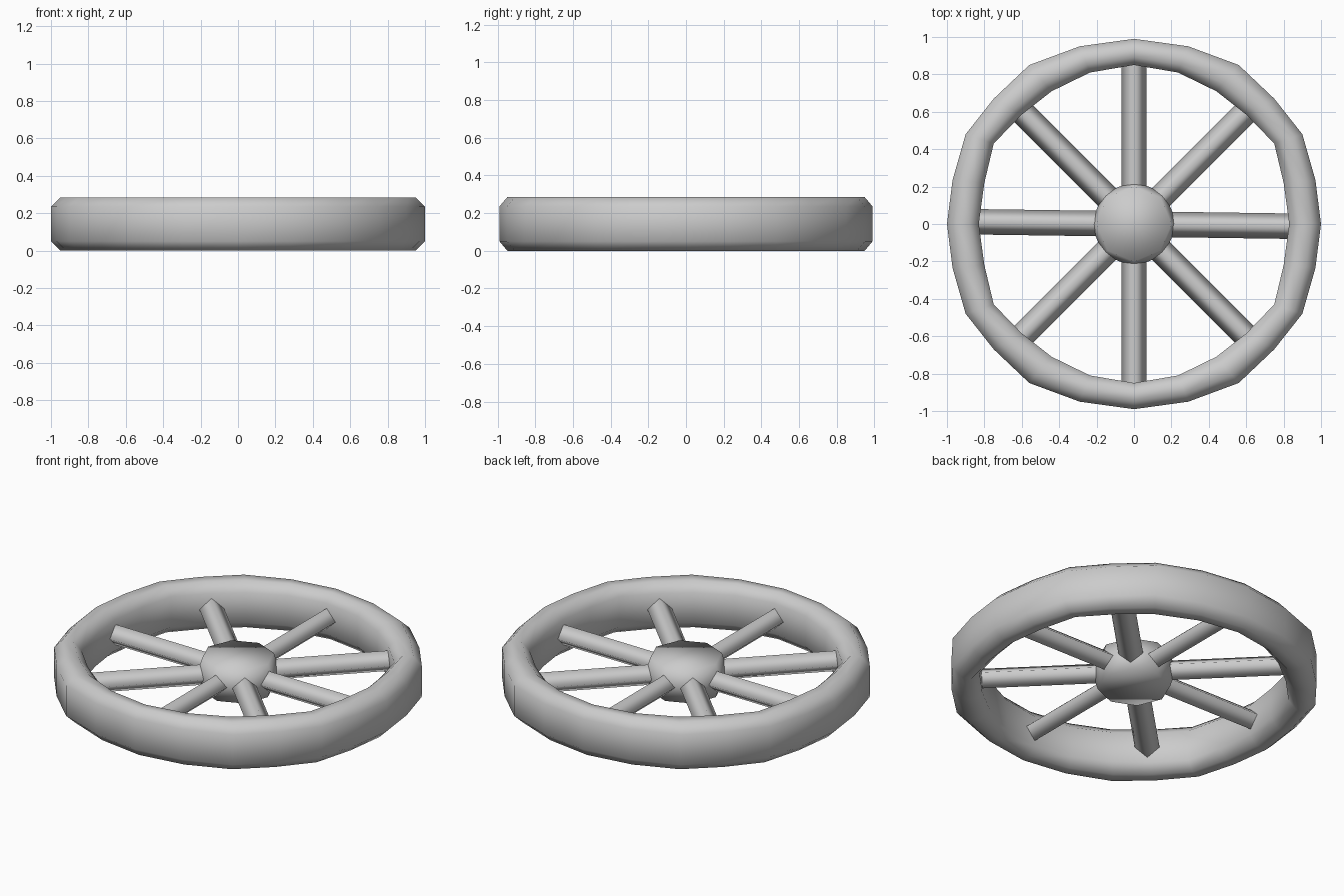
import bpy
from math import cos, sin, pi, radians
from mathutils import Vector

cube = bpy.data.objects.get("Cube")
if cube:
    bpy.data.objects.remove(cube, do_unlink=True)

grey = bpy.data.materials.new("wheel grey")
grey.use_nodes = True
colour = (0.6, 0.6, 0.6, 1)
grey.diffuse_color = colour
grey.node_tree.nodes["Principled BSDF"].inputs["Base Color"].default_value = colour

HEIGHT = 0.285
MID = HEIGHT / 2


def loft(name, rings, closed=False, caps=False):
    """Skin a list of equal vertex rings with smooth quads."""
    n, count = len(rings[0]), len(rings)
    verts = [v for ring in rings for v in ring]
    faces = []
    for i in range(count if closed else count - 1):
        a, b = i * n, (i + 1) % count * n
        for j in range(n):
            k = (j + 1) % n
            faces.append((a + j, a + k, b + k, b + j))
    if caps:
        faces.append(tuple(reversed(range(n))))
        faces.append(tuple(range((count - 1) * n, count * n)))
    mesh = bpy.data.meshes.new(name)
    mesh.from_pydata(verts, [], faces)
    mesh.materials.append(grey)
    mesh.shade_smooth()
    obj = bpy.data.objects.new(name, mesh)
    bpy.context.collection.objects.link(obj)
    return obj


def full_loop(quarter):
    """Mirror a quarter outline from +y to +x into a counterclockwise loop."""
    first = [Vector(p) for p in reversed(quarter)]
    half = first + [Vector((-p.x, p.y)) for p in reversed(first[:-1])]
    return half + [Vector((p.x, -p.y)) for p in reversed(half[1:-1])]


# Rim: chamfered section swept between a faceted outer and inner outline
outer = full_loop([(0, .99), (.29, .95), (.56, .85), (.75, .67), (.90, .48), (.97, .235), (1, 0)])
inner = full_loop([(0, .85), (.235, .81), (.44, .71), (.60, .585), (.75, .43), (.80, .22), (.83, 0)])
section = [(0, .05), (.3, 0), (.7, 0), (1, .05),
           (1, HEIGHT - .05), (.7, HEIGHT), (.3, HEIGHT), (0, HEIGHT - .05)]
rings = [[(*i.lerp(o, t), z) for t, z in section] for o, i in zip(outer, inner)]
loft("rim", rings, closed=True)

# Hub: eight-sided drum, widest at the middle
profile = [(.2, -.1), (.232, 0), (.2, .1)]
loft("hub", [[(r * cos(k * pi / 4), r * sin(k * pi / 4), MID + z) for k in range(8)]
             for r, z in profile], caps=True)

# Spokes: four diamond-section bars crossing at the hub, ends buried in the rim
diamond = [(.068, 0), (0, .062), (-.068, 0), (0, -.062)]
for index, angle in enumerate((-0.8, 45, 90, 135)):
    bar = loft(f"spoke_bar_{index + 1}", [[(x, y, z) for y, z in diamond] for x in (-.87, .87)])
    bar.rotation_euler.z = radians(angle)
    bar.location.z = MID
